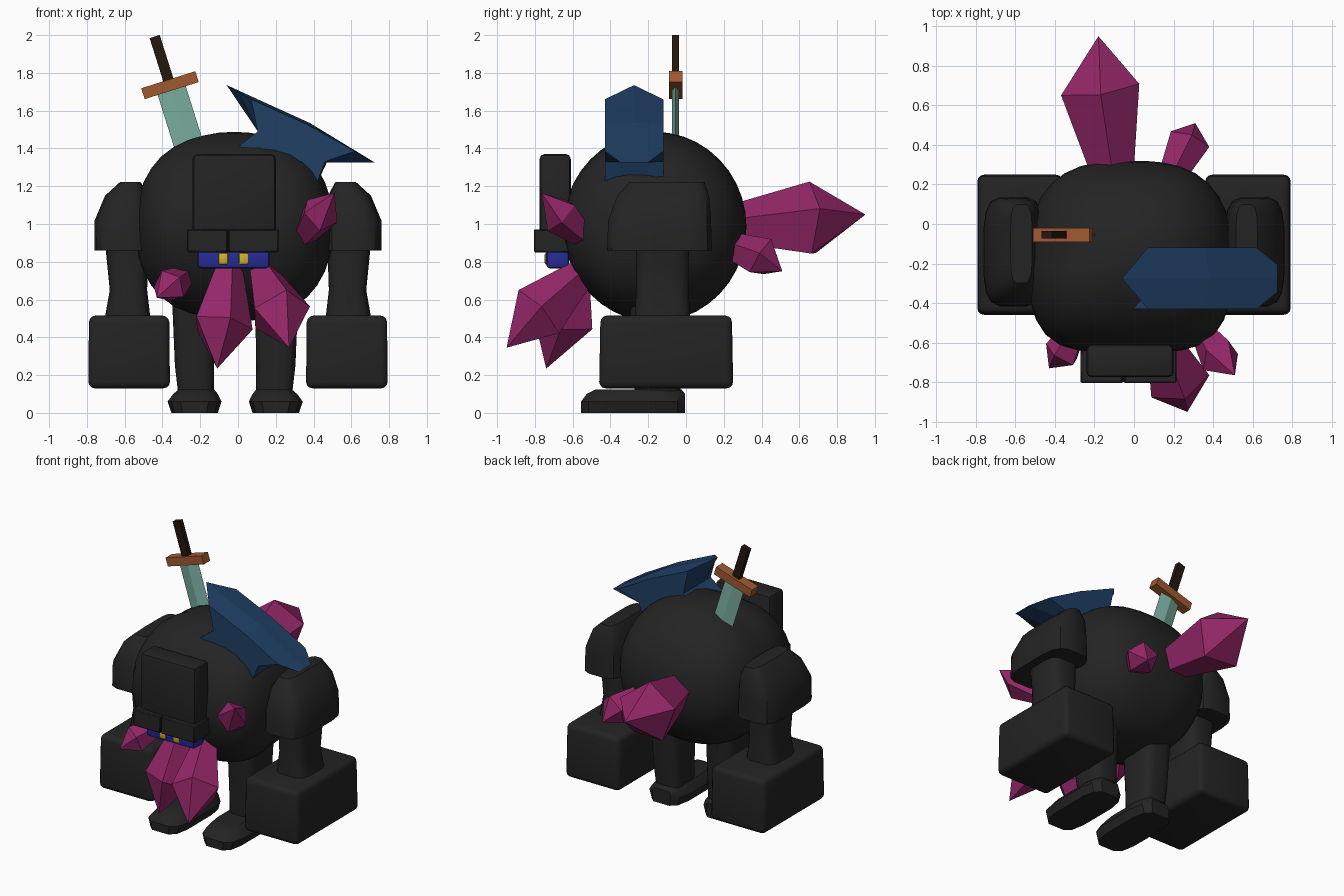
import bpy, bmesh, math
from mathutils import Vector, Matrix

if "Cube" in bpy.data.objects:
    bpy.data.objects.remove(bpy.data.objects["Cube"])


def mat(name, *rgb):
    m = bpy.data.materials.new(name)
    m.diffuse_color = (*rgb, 1)
    m.use_nodes = True
    m.node_tree.nodes["Principled BSDF"].inputs["Base Color"].default_value = m.diffuse_color
    return m


STONE = mat("dark_stone", .017, .017, .017)
CRYSTAL = mat("crystal", .3, .02, .14)
BLUE = mat("blue_metal", .014, .05, .13)
TEAL = mat("blade_teal", .2, .43, .36)
BRONZE = mat("bronze", .35, .1, .03)
WOOD = mat("grip_brown", .018, .008, .005)
VISOR = mat("visor_blue", .02, .025, .3)
YELLOW = mat("eye_yellow", .65, .45, .02)


def finish(name, bm, material, angle=None):
    bmesh.ops.recalc_face_normals(bm, faces=bm.faces)
    me = bpy.data.meshes.new(name)
    bm.to_mesh(me)
    bm.free()
    me.materials.append(material)
    if angle:
        me.shade_smooth()
        me.set_sharp_from_angle(angle=math.radians(angle))
    ob = bpy.data.objects.new(name, me)
    bpy.context.collection.objects.link(ob)
    return ob


def skin(name, rings, material, angle=None):
    """Bridge equal-length rings of points and cap the ends."""
    bm = bmesh.new()
    vs = [[bm.verts.new(p) for p in r] for r in rings]
    n = len(vs[0])
    for a, b in zip(vs, vs[1:]):
        for i in range(n):
            j = (i + 1) % n
            bm.faces.new((a[i], a[j], b[j], b[i]))
    bm.faces.new(vs[0])
    bm.faces.new(vs[-1])
    return finish(name, bm, material, angle)


def column(name, sections, n=16, p=4):
    """Loft rounded-rectangle sections (cx, cy, z, half x, half y)."""
    def pt(c, k):
        t = 2 * math.pi * (k + .5) / n
        f = lambda w: math.copysign(abs(w) ** (2 / p), w)
        return (c[0] + c[3] * f(math.cos(t)), c[1] + c[4] * f(math.sin(t)), c[2])
    return skin(name, [[pt(c, k) for k in range(n)] for c in sections], STONE, 35)


def box(name, lo, hi, material, bevel=0, seg=2, taper=1):
    bm = bmesh.new()
    bmesh.ops.create_cube(bm, size=1)
    for v in bm.verts:
        k = taper if v.co.z > 0 else 1
        v.co = [(a + b) / 2 + (b - a) * c * (k if i < 2 else 1)
                for i, (a, b, c) in enumerate(zip(lo, hi, v.co))]
    if bevel:
        bmesh.ops.bevel(bm, geom=bm.edges[:], offset=bevel, segments=seg,
                        profile=.5, affect='EDGES')
    return finish(name, bm, material, 40 if bevel else None)


def gem(name, base, wide, tip, rb, rw, turn=0):
    """Five-sided crystal: narrow root, wide shoulder, pointed tip."""
    base, wide, tip = map(Vector, (base, wide, tip))
    d = (tip - base).normalized()
    u = (Vector((0, 0, 1)) - d * d.z).normalized()
    v = d.cross(u)
    bm = bmesh.new()
    rings = []
    for c, r, jog in ((base, rb, 0), (wide, rw, .15)):
        ring = []
        for k in range(5):
            t = turn + k * math.tau / 5
            ring.append(bm.verts.new(c + (u * math.cos(t) + v * math.sin(t)) * r
                                     + d * r * jog * math.sin(2.3 * k)))
        rings.append(ring)
    end = bm.verts.new(tip)
    for k in range(5):
        j = (k + 1) % 5
        bm.faces.new((rings[0][k], rings[0][j], rings[1][j], rings[1][k]))
        bm.faces.new((rings[1][k], rings[1][j], end))
    bm.faces.new(rings[0])
    finish(name, bm, CRYSTAL)


# Body: round boulder, flatter across the front
bm = bmesh.new()
bmesh.ops.create_cube(bm, size=2)
bmesh.ops.subdivide_edges(bm, edges=bm.edges[:], cuts=9, use_grid_fill=True)
for v in bm.verts:
    d = Vector([math.tan(c * math.pi / 4) for c in v.co]).normalized()
    p = 2.1 + (-1.8 * d.y if d.y < 0 else .6 * d.y)
    d /= (abs(d.x) ** p + math.hypot(d.y, d.z) ** p) ** (1 / p)
    v.co = (-.02 + .525 * d.x, -.165 + .485 * d.y, .985 + .503 * d.z)
finish("body", bm, STONE, 40)

for side, s in (("left", 1), ("right", -1)):
    # Arms: shoulder cap, upper arm and heavy block fist
    column(side + "_shoulder", [(s * .61, -.14, .86, .152, .28), (s * .61, -.14, 1.02, .15, .275),
                                (s * .59, -.12, 1.15, .115, .245), (s * .57, -.1, 1.222, .055, .2)])
    column(side + "_upper_arm", [(s * .585, -.125, .48, .125, .15), (s * .58, -.125, .65, .1, .14),
                                 (s * .585, -.125, .8, .11, .14), (s * .59, -.125, .95, .12, .145)])
    a, b = sorted((s * .36, s * .793))
    box(side + "_fist", (a, -.46, .13), (b, .25, .515), STONE, .035, 3, .98)
    # Legs and feet
    x = s * .215 - .015
    column(side + "_leg", [(x - s * .01, -.15, .08, .095, .12), (x, -.15, .25, .105, .13),
                           (x + s * .005, -.15, .6, .115, .15)])
    column(side + "_foot", [(x, -.28, 0, .125, .28), (x, -.28, .06, .145, .28),
                            (x - s * .005, -.265, .1, .12, .265), (x - s * .01, -.25, .125, .095, .23)], 12)

# Head slab, brows, visor and eyes
box("head", (-.24, -.775, .85), (.2, -.61, 1.37), STONE, .025)
box("brow_right", (-.27, -.805, .85), (-.056, -.6, .972), STONE, .006, 1)
box("brow_left", (-.05, -.805, .85), (.215, -.6, .972), STONE, .006, 1)
box("visor", (-.215, -.74, .765), (.168, -.62, .87), VISOR, .02)
for i, x in enumerate((-.078, .03)):
    eye = box(f"eye_{i}", (x - .025, -.748, .785), (x + .025, -.72, .848), YELLOW, .01)

# Crystals growing out of the body
gem("crystal_back_large", (-.1, .2, .99), (-.17, .67, 1.015), (-.18, .95, 1.05), .1, .21)
gem("crystal_back_small", (.17, .2, .9), (.275, .41, .82), (.31, .51, .75), .065, .11)
gem("crystal_front_centre", (-.05, -.58, .77), (-.085, -.65, .47), (-.11, -.74, .235), .075, .165, .63)
gem("crystal_front_side", (.13, -.55, .74), (.22, -.78, .53), (.27, -.95, .345), .08, .165)
gem("crystal_chest", (.35, -.55, .94), (.43, -.67, 1.05), (.51, -.765, 1.165), .065, .105, .3)
gem("crystal_hip", (-.29, -.52, .72), (-.36, -.65, .67), (-.43, -.73, .61), .06, .095, .3)

# Jagged blue plate stuck in the shoulder
mid = [(-.06, 1.735), (.38, 1.535), (.725, 1.325), (.47, 1.325), (.42, 1.22),
       (.385, 1.275), (.17, 1.38), (.05, 1.42), (.105, 1.49)]
edge = [(.07, 1.66), (.36, 1.53), (.62, 1.385), (.46, 1.33), (.41, 1.195),
        (.385, 1.275), (.17, 1.38), (0, 1.41), (.105, 1.49)]
rings = []
for dy in (-.155, -.07, 0, .07, .155):
    t = abs(dy) / .155
    ring = [((1 - t) * m[0] + t * e[0], -.275 + dy, (1 - t) * m[1] + t * e[1])
            for m, e in zip(mid, edge)]
    if t < .9:
        ring[2] = (mid[2][0], -.275 + dy, mid[2][1])
    rings.append(ring)
skin("blue_plate", rings, BLUE)

# Sword thrust down into the body, tilted in the front plane
tilt = Matrix.Translation((-.36, -.055, 1.735)) @ Matrix.Rotation(math.radians(-17.5), 4, 'Y')
blade = skin("sword_blade", [[(-.078, 0, z), (0, -.018, z), (.078, 0, z), (0, .018, z)]
                             for z in (-.5, 0)], TEAL)
guard = box("sword_guard", (-.15, -.036, -.03), (.15, .036, .03), BRONZE)
grip = box("sword_grip", (-.028, -.019, 0), (.028, .019, .27), WOOD)
for ob in (blade, guard, grip):
    ob.matrix_world = tilt
